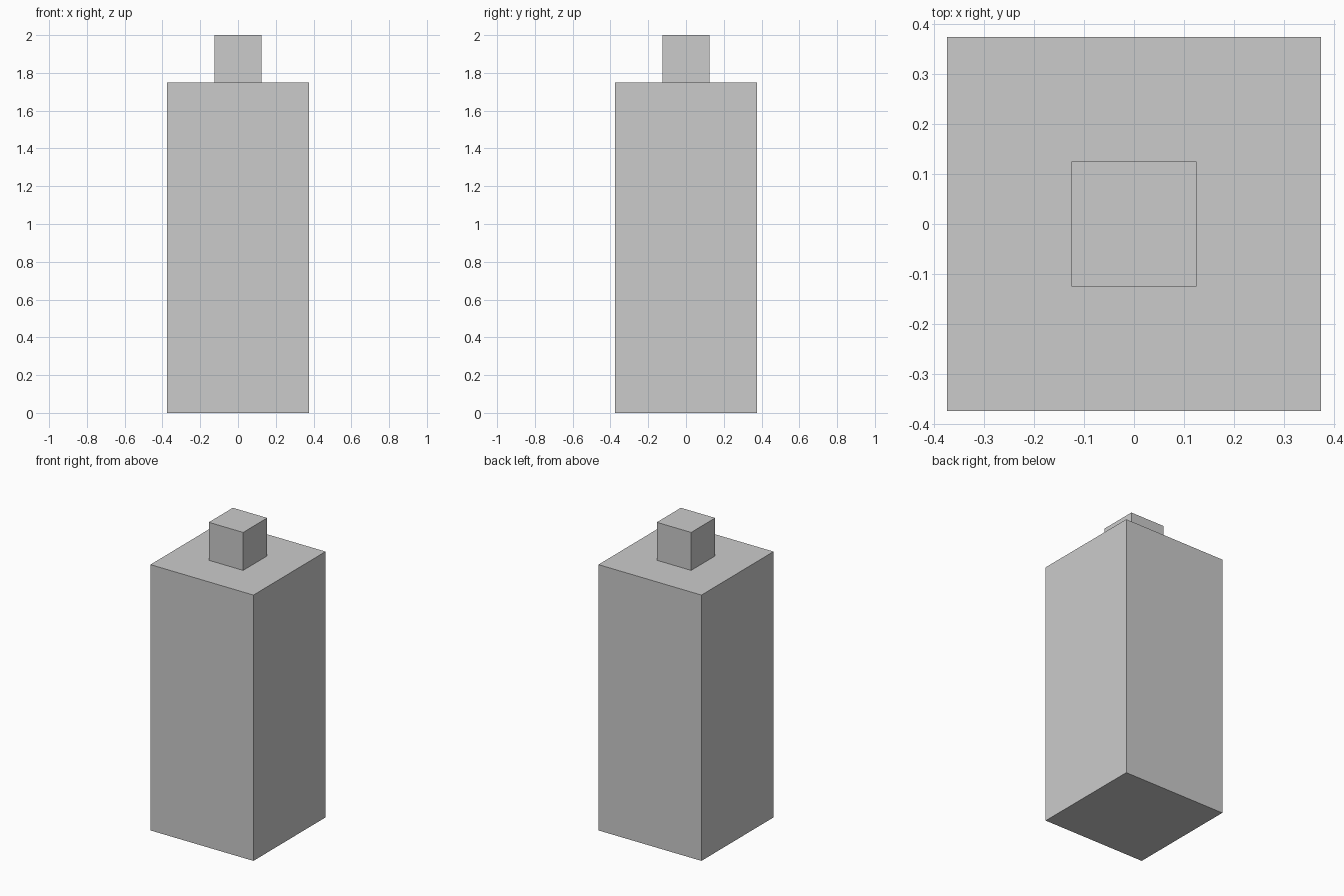
import bpy

if "Cube" in bpy.data.objects:
    bpy.data.objects.remove(bpy.data.objects["Cube"])


def box(name, width, z0, z1):
    bpy.ops.mesh.primitive_cube_add(size=1, location=(0, 0, (z0 + z1) / 2))
    obj = bpy.context.object
    obj.name = name
    obj.scale = (width, width, z1 - z0)
    bpy.ops.object.transform_apply(location=False, rotation=False, scale=True)
    return obj


# Main block
box("body", 0.75, 0.0, 1.75)
# Small cube on top
box("top_cap", 0.25, 1.75, 2.0)
